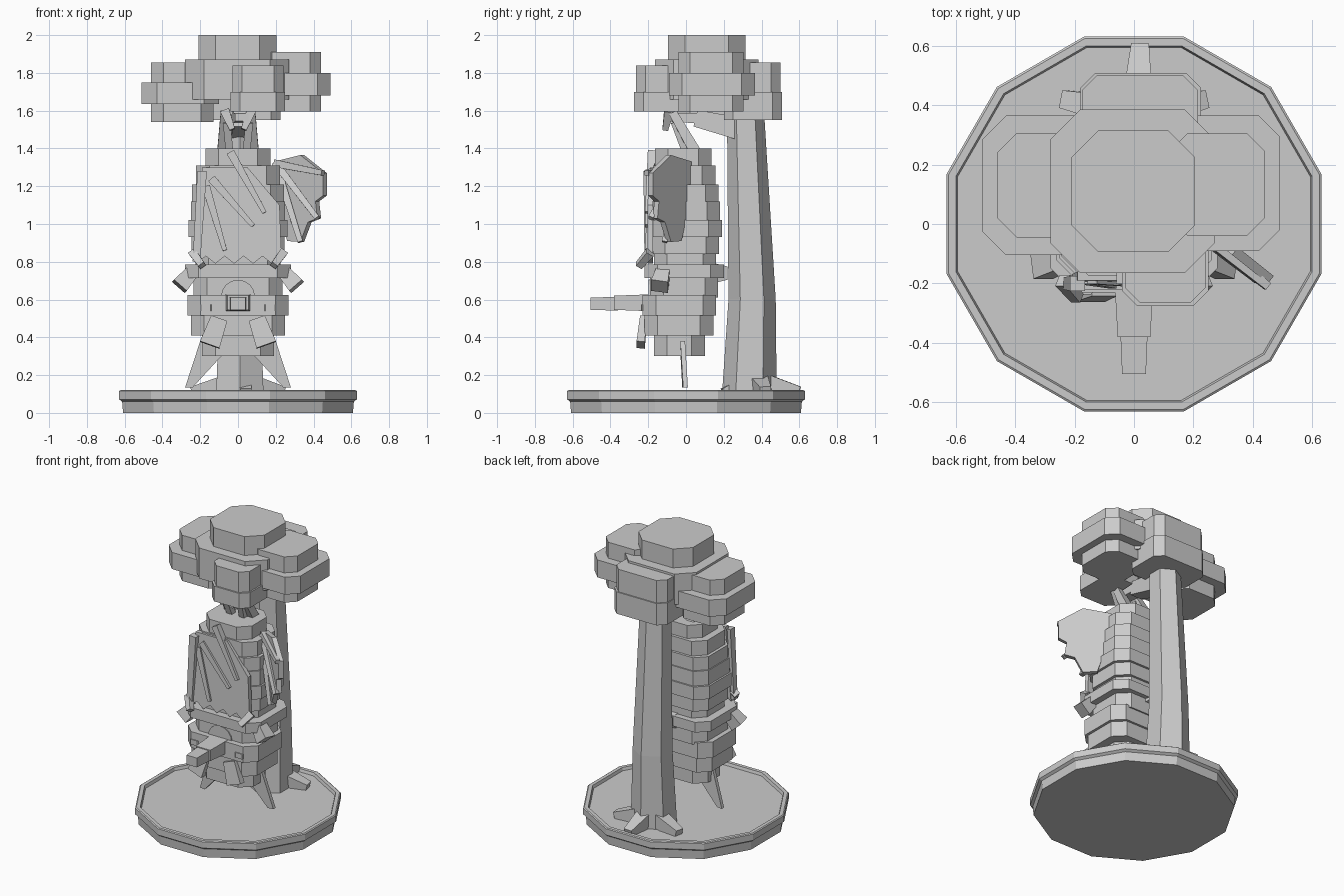
import bpy, bmesh
from math import cos, sin, radians, tau
from mathutils import Vector

cube = bpy.data.objects.get("Cube")
if cube:
    bpy.data.objects.remove(cube, do_unlink=True)

grey = bpy.data.materials.new("plain_grey")
grey.use_nodes = True
grey.diffuse_color = (.6, .6, .6, 1)
grey.node_tree.nodes["Principled BSDF"].inputs["Base Color"].default_value = grey.diffuse_color


def loft(name, rings):
    """Join equal rings of points with flat faces and close both ends."""
    bm = bmesh.new()
    loops = [[bm.verts.new(p) for p in ring] for ring in rings]
    count = len(loops[0])
    for low, high in zip(loops, loops[1:]):
        for i in range(count):
            j = (i + 1) % count
            bm.faces.new((low[i], low[j], high[j], high[i]))
    bm.faces.new(loops[0][::-1])
    bm.faces.new(loops[-1])
    bmesh.ops.recalc_face_normals(bm, faces=bm.faces)
    mesh = bpy.data.meshes.new(name)
    bm.to_mesh(mesh)
    bm.free()
    mesh.materials.append(grey)
    obj = bpy.data.objects.new(name, mesh)
    bpy.context.scene.collection.objects.link(obj)
    return obj


def ring(sides, radius, z, x=0, y=0, turn=0.0):
    angles = [tau * i / sides + radians(turn) for i in range(sides)]
    return [(x + radius * cos(a), y + radius * sin(a), z) for a in angles]


def block(name, left, right, front, back, low, high, cut=.05):
    """Box with its four upright corners cut off."""
    def outline(z):
        return [(left + cut, front, z), (right - cut, front, z),
                (right, front + cut, z), (right, back - cut, z),
                (right - cut, back, z), (left + cut, back, z),
                (left, back - cut, z), (left, front + cut, z)]
    return loft(name, [outline(low), outline(high)])


def plate(name, points, offset):
    points = [Vector(p) for p in points]
    return loft(name, [points, [p + Vector(offset) for p in points]])


def strut(name, start, end, thick, tip, flat=1.0):
    """Tapered four-sided bar from start to end."""
    start, end = Vector(start), Vector(end)
    axis = (end - start).normalized()
    helper = Vector((0, 1, 0)) if abs(axis.y) < .8 else Vector((0, 0, 1))
    side = axis.cross(helper).normalized()
    up = side.cross(axis)
    corners = ((1, 1), (-1, 1), (-1, -1), (1, -1))
    return loft(name, [[p + side * a * r + up * b * r * flat for a, b in corners]
                       for p, r in ((start, thick), (end, tip))])


def flip(point, side):
    return (point[0] * side, point[1], point[2])


# Twelve-sided base with a raised rim
base_profile = ((.63, 0), (.635, .06), (.652, .072), (.652, .115),
                (.645, .12), (.62, .12), (.614, .1))
loft("base", [ring(12, r, z, turn=15) for r, z in base_profile])

# Six-sided trunk, its roots and the branch
trunk_profile = ((.145, .09, .335), (.125, .6, .35), (.098, 1.6, .315))
loft("trunk", [ring(6, r, z, .01, y, 30) for r, z, y in trunk_profile])
root_tips = {"back": (.02, .6, .11), "left": (.24, .42, .11),
             "right": (-.24, .42, .11), "front": (.04, .2, .1)}
for label, tip in root_tips.items():
    strut("root_" + label, (.01, .37, .17), tip, .055, .03)
strut("branch", (.02, .3, 1.5), (.02, .05, 1.56), .06, .045)
strut("branch_end", (.02, .06, 1.56), (.02, -.12, 1.565), .045, .035, .6)

# Crown of leaf blocks
block("crown_top", -.21, .205, -.095, .315, 1.8, 2, .09)
block("crown_middle", -.28, .27, -.165, .385, 1.66, 1.87, .1)
block("crown_right", -.46, -.13, -.045, .305, 1.54, 1.855, .065)
block("crown_right_band", -.51, -.1, -.105, .365, 1.635, 1.75, .08)
block("crown_left", .12, .44, -.04, .305, 1.595, 1.91, .06)
block("crown_left_band", .07, .49, -.09, .365, 1.68, 1.8, .07)
block("crown_front", -.03, .24, -.265, .05, 1.69, 1.84)
block("crown_front_low", -.04, .25, -.275, .05, 1.595, 1.7)
block("crown_back", -.175, .215, .2, .5, 1.69, 1.855)
block("crown_back_low", -.18, .225, .2, .508, 1.55, 1.7)

# Hanging body: half width, front, back, bottom, top of each tier
tiers = {
    "crest": (.19, -.17, .1, .3, .42),
    "head_lower": (.25, -.22, .145, .41, .52),
    "head_upper": (.268, -.23, .16, .515, .625),
    "neck": (.235, -.19, .17, .61, .73),
    "collar": (.28, -.22, .2, .715, .785),
    "chest_gap": (.225, -.17, .16, .77, .86),
    "chest": (.245, -.18, .175, .84, .935),
    "rib_low": (.262, -.19, .19, .93, 1.02),
    "rib_mid": (.25, -.185, .18, 1.01, 1.12),
    "rib_high": (.243, -.18, .172, 1.11, 1.21),
    "waist": (.222, -.175, .155, 1.2, 1.31),
    "hips": (.173, -.165, .135, 1.3, 1.4),
}
for label, (half, front, back, low, high) in tiers.items():
    block("body_" + label, -half, half, front, back, low, high, .07)

# Snout, brow disc and tail stub
strut("snout", (0, -.2, .583), (0, -.38, .583), .065, .055, .68)
strut("snout_tip", (0, -.36, .578), (0, -.505, .578), .046, .04, .8)
brow = [(x, -.198, .615 + y) for x, y, _ in ring(16, .09, 0)]
plate("brow_disc", brow, (0, .02, 0))
strut("tail", (0, .14, .74), (0, .22, .74), .055, .035)

# Paired parts
for label, side in (("left", 1), ("right", -1)):
    strut("leg_" + label, flip((.08, .05, 1.38), side),
          flip((.07, -.07, 1.59), side), .03, .022)
    strut("leg_inner_" + label, flip((.045, .0, 1.38), side),
          flip((.06, -.06, 1.54), side), .02, .02)
    strut("toe_" + label, flip((.07, -.09, 1.6), side),
          flip((.03, -.11, 1.5), side), .025, .015)
    ear = [(.2, -.03, .38), (.07, -.03, .32), (.24, -.02, .135), (.28, -.015, .135)]
    plate("ear_" + label, [flip(p, side) for p in ear], (0, .025, 0))
    block("eye_" + label, *sorted((side * .14, side * .2)), -.237, -.22, .54, .575, .005)
    strut("cheek_" + label, flip((.1, -.225, .5), side),
          flip((.15, -.24, .36), side), .045, .055, .4)
    strut("arm_" + label, flip((.24, -.12, .75), side),
          flip((.31, -.14, .67), side), .035, .045)
    strut("thumb_" + label, flip((.24, -.19, .85), side),
          flip((.19, -.25, .78), side), .022, .018)


# Open wing, slanting forward and out on the left
def wing_point(x, z, lift=.0):
    return (x, -.8 * (x - .2) - lift, z)


edge = ((.19, 1.33), (.33, 1.365), (.45, 1.27), (.45, 1.15), (.41, 1.12),
        (.42, 1.03), (.37, 1.01), (.33, .905), (.26, .91), (.2, 1.15))
plate("open_wing", [wing_point(x, z) for x, z in edge], (.02, .025, 0))
for i, tip in enumerate((edge[2], edge[5], edge[7])):
    strut("open_wing_finger_" + str(i), wing_point(.2, 1.32, .01),
          wing_point(*tip, .01), .02, .014)

# Folded wing wrapped over the chest, with a scalloped hem
hem = [(-.22 + .05 * i, -.205, .79 + .04 * (i % 2)) for i in range(10)]
plate("folded_wing", hem + [(.22, -.205, 1.1), (.05, -.19, 1.3), (-.19, -.19, 1.3)],
      (0, .03, 0))
for i, (top, bottom) in enumerate((((-.04, 1.38), (.14, 1.06)),
                                   ((-.14, 1.24), (.08, .99)),
                                   ((-.17, 1.2), (-.07, .86)))):
    strut("folded_wing_finger_" + str(i), (top[0], -.18, top[1]),
          (bottom[0], -.205, bottom[1]), .022, .012)
strut("folded_wing_edge", (-.19, -.2, 1.28), (-.22, -.2, .8), .025, .02)
